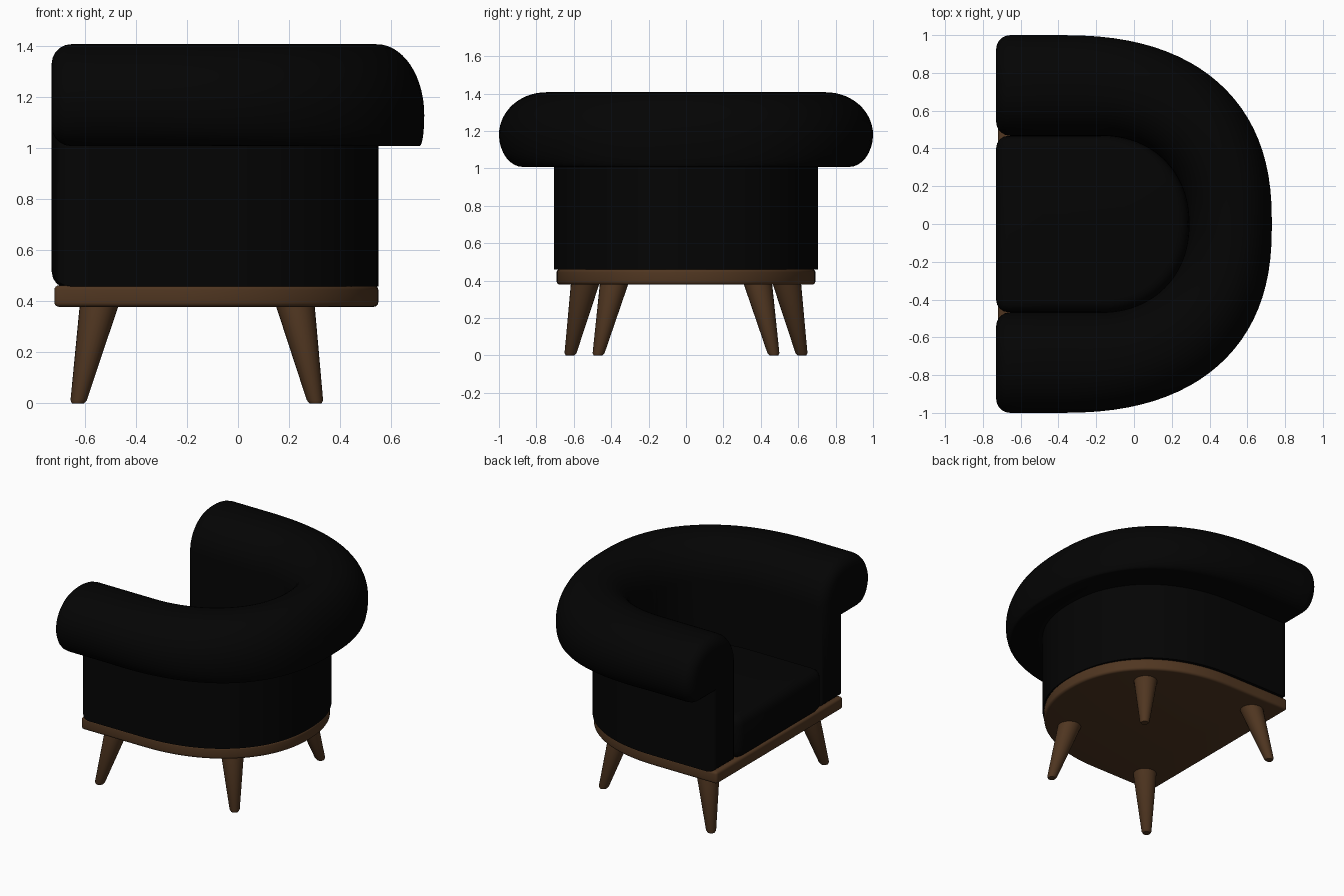
import bpy, bmesh, math

if "Cube" in bpy.data.objects:
    bpy.data.objects.remove(bpy.data.objects["Cube"])


def material(name, rgb):
    m = bpy.data.materials.new(name)
    m.diffuse_color = (*rgb, 1)
    m.use_nodes = True
    m.node_tree.nodes["Principled BSDF"].inputs["Base Color"].default_value = m.diffuse_color
    return m


BLACK = material("black upholstery", (0.0012, 0.0012, 0.0012))
BROWN = material("brown wood", (0.08, 0.037, 0.015))


def finish(bm, name, mat, angle=40):
    bmesh.ops.recalc_face_normals(bm, faces=bm.faces)
    me = bpy.data.meshes.new(name)
    bm.to_mesh(me)
    bm.free()
    ob = bpy.data.objects.new(name, me)
    bpy.context.collection.objects.link(ob)
    me.materials.append(mat)
    bpy.ops.object.select_all(action='DESELECT')
    ob.select_set(True)
    bpy.context.view_layer.objects.active = ob
    bpy.ops.object.shade_smooth_by_angle(angle=math.radians(angle))
    return ob


N = 48
ARM = (0, 0.45, 0.75)
# backness along the path: 0 on the arms, 1 in the middle of the back
BACKNESS = [0] * 3 + [math.sin(math.pi * i / N) for i in range(N + 1)] + [0] * 3


def u_path(c, a, b, power, x0):
    """U-shaped plan: straight arms from x0 to c, then a half superellipse round the back."""
    arm = [x0 + (c - x0) * f for f in ARM]
    pts = [(x, b) for x in arm]
    for i in range(N + 1):
        t = math.pi / 2 - math.pi * i / N
        co, si = max(math.cos(t), 0), math.sin(t)
        pts.append((c + a * co ** (2 / power), b * math.copysign(abs(si) ** (2 / power), si)))
    return pts + [(x, -b) for x in reversed(arm)]


# plan curves (centre, depth, half width, squareness): inside face, outside wall, outside of roll
INSIDE = (-0.18, 0.47, 0.467, 2.15)
CURVES = [INSIDE, (-0.25, 0.80, 0.706, 2.2), (-0.40, 1.13, 1.0, 2.4)]
PATHS = [u_path(*c, -0.73) for c in CURVES]


def point(k, j):
    i = min(int(k), 1)
    f = k - i
    return [p + (q - p) * f for p, q in zip(PATHS[i][j], PATHS[i + 1][j])]


def arc(cx, cz, rx, rz, a0, a1, n):
    return [(cx + rx * math.cos(math.radians(a0 + (a1 - a0) * i / n)),
             cz + rz * math.sin(math.radians(a0 + (a1 - a0) * i / n))) for i in range(n + 1)]


def section(w):
    """Wall with outward roll; the roll's lower lip is squarer at the back."""
    s = [(0, 0.458), (1, 0.458), (1, 1.008)]
    lip, mid = 1.55 + 0.35 * w, 1.18 - 0.05 * w
    s += arc(lip, mid, 2 - lip, mid - 1.008, -90, 0, 8)
    peak = 1.14 - 0.17 * w
    s += arc(peak, mid, 2 - peak, 1.407 - mid, 0, 90, 14)[1:]
    s += arc(peak - 0.1, 1.16, peak - 0.1, 0.247, 90, 180, 12)
    return s


# wrap-around arms and back with outward rolled top
bm = bmesh.new()
rows = []
for j, w in enumerate(BACKNESS):
    rows.append([bm.verts.new((*point(k, j), z)) for k, z in section(w)])
for p, q in zip(rows, rows[1:]):
    for i in range(len(p)):
        bm.faces.new((p[i - 1], p[i], q[i], q[i - 1]))
caps = [bm.faces.new(rows[0]), bm.faces.new(rows[-1])]
bmesh.ops.recalc_face_normals(bm, faces=bm.faces)
edges = list({e for f in caps for e in f.edges})
bmesh.ops.bevel(bm, geom=edges, offset=0.075, offset_type='OFFSET', segments=5,
                profile=0.5, affect='EDGES', clamp_overlap=False)
finish(bm, "rolled_arms_and_back", BLACK)


def slab(name, plan, x0, z0, z1, bevel, mat):
    """D-shaped block with rounded edges."""
    bm = bmesh.new()
    f = bm.faces.new([bm.verts.new((x, y, z0)) for x, y in u_path(*plan, x0)])
    top = bmesh.ops.extrude_face_region(bm, geom=[f])
    for v in top["geom"]:
        if isinstance(v, bmesh.types.BMVert):
            v.co.z = z1
    bmesh.ops.recalc_face_normals(bm, faces=bm.faces)
    sharp = [e for e in bm.edges if e.calc_face_angle(0) > math.radians(40)]
    bmesh.ops.bevel(bm, geom=sharp, offset=bevel, offset_type='OFFSET', segments=4,
                    profile=0.5, affect='EDGES', clamp_overlap=False)
    return finish(bm, name, mat)


# seat cushion and wooden plinth
slab("seat_cushion", INSIDE, -0.73, 0.45, 0.75, 0.065, BLACK)
slab("wooden_base", (-0.24, 0.79, 0.692, 2.15), -0.72, 0.378, 0.462, 0.018, BROWN)


# splayed tapered legs
def leg(name, top, foot):
    bm = bmesh.new()
    n, rings = 24, []
    for z, r in ((0, 0.024), (0.012, 0.032), (0.39, 0.077)):
        f = z / 0.38
        cx, cy = (foot[i] + (top[i] - foot[i]) * f for i in (0, 1))
        rings.append([bm.verts.new((cx + r * math.cos(2 * math.pi * i / n),
                                    cy + r * math.sin(2 * math.pi * i / n), z)) for i in range(n)])
    for p, q in zip(rings, rings[1:]):
        for i in range(n):
            bm.faces.new((p[i - 1], p[i], q[i], q[i - 1]))
    bm.faces.new(rings[0])
    bm.faces.new(rings[-1])
    finish(bm, name, BROWN)


for side, s in (("left", 1), ("right", -1)):
    leg("front_leg_" + side, (-0.545, s * 0.54), (-0.627, s * 0.62))
    leg("back_leg_" + side, (0.225, s * 0.385), (0.304, s * 0.47))
